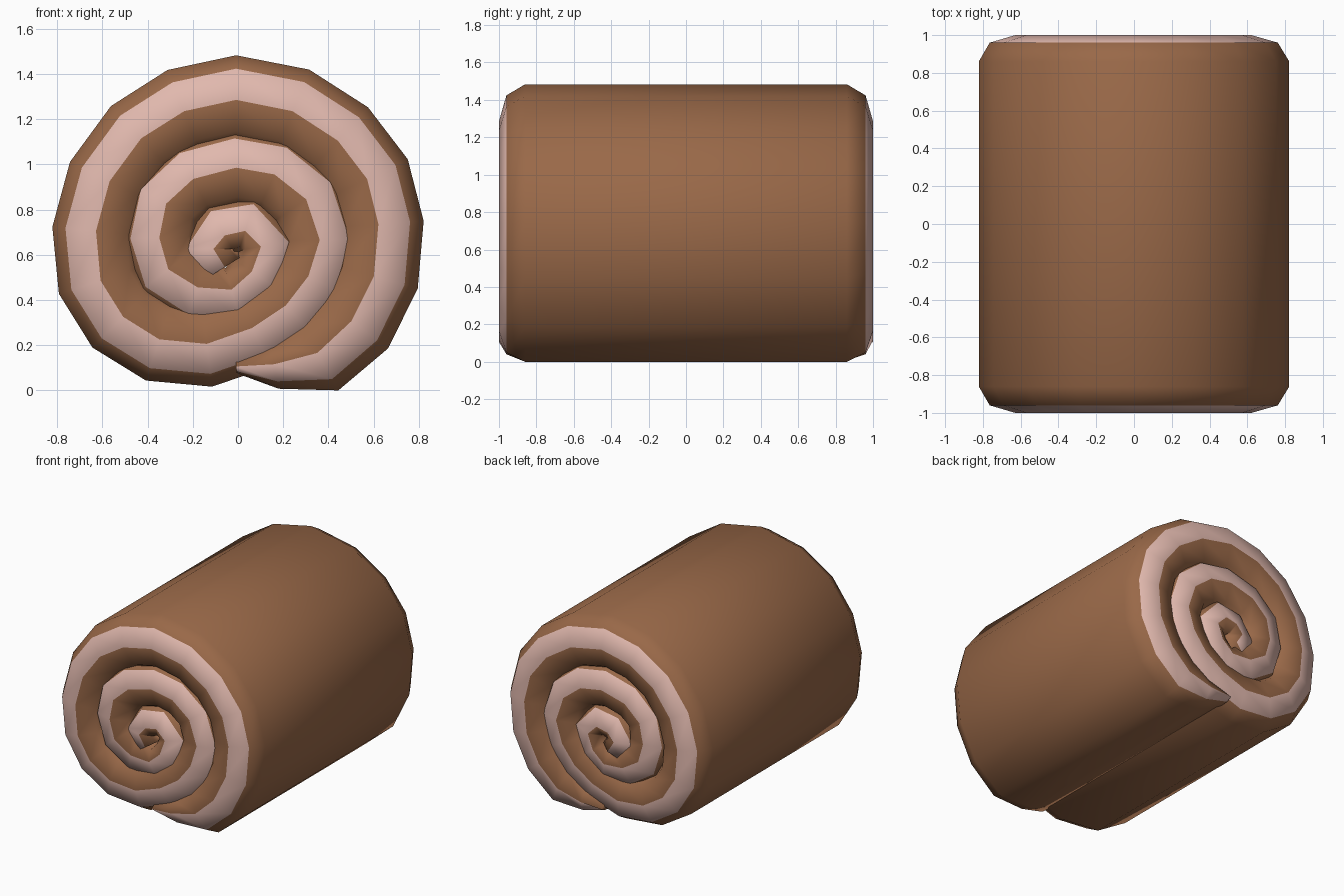
import bpy
import bmesh
from mathutils import Vector

cube = bpy.data.objects.get("Cube")
if cube:
    bpy.data.objects.remove(cube, do_unlink=True)


def make_material(name, colour):
    material = bpy.data.materials.new(name)
    material.use_nodes = True
    material.diffuse_color = colour
    material.node_tree.nodes["Principled BSDF"].inputs["Base Color"].default_value = colour
    return material


sponge = make_material("brown sponge", (0.32, 0.14, 0.065, 1))
cream = make_material("pink cream", (0.75, 0.48, 0.42, 1))

# Ridge line of the rolled sheet (x, z in hundredths), from outer flap to core
outer_turn = [(0, 9), (17, 10), (36, 15), (51, 29), (61, 49), (63, 72), (58, 92),
              (45, 109), (25, 122), (0, 127), (-23, 122), (-42, 110), (-56, 91),
              (-62, 69), (-60, 47), (-50, 31), (-34, 21), (-13, 19)]
middle_turn = [(7, 26), (22, 36), (32, 49), (37, 65), (31, 83), (17, 94), (0, 97),
               (-19, 92), (-31, 81), (-34, 66), (-30, 52), (-17, 44), (-2, 43)]
core_turn = [(7, 51), (11, 62), (4, 69), (-5, 67), (-10, 61), (-5, 53)]
ridge = [Vector((x, z)) / 100 for x, z in outer_turn + middle_turn + core_turn]
last = len(ridge) - 1
core_start = last - len(core_turn)

# Rounded end profile: share of the half thickness, and half length
end_profile = [(1, 0.86), (0.7, 0.96), (0, 1), (-0.7, 0.96), (-1, 0.86)]
section = end_profile + [(s, -y) for s, y in reversed(end_profile)]
cream_sides = {1, 7}


def half_thickness(i):
    """Thin at the flap, full round the roll, slightly thinner at the core."""
    outer = min(0.03 + 0.08 * i, 0.205 - 0.03 * i / last)
    inner = min(outer, 0.1) if i >= core_start else outer
    return outer, inner


# Sweep the section along the ridge
bm = bmesh.new()
rings = []
for i, point in enumerate(ridge):
    tangent = (ridge[min(i + 1, last)] - ridge[max(i - 1, 0)]).normalized()
    normal = Vector((tangent.y, -tangent.x))
    outer, inner = half_thickness(i)
    ring = []
    for share, y in section:
        p = point + normal * share * (outer if share > 0 else inner)
        ring.append(bm.verts.new((p.x, y, p.y)))
    rings.append(ring)

count = len(section)
for a, b in zip(rings, rings[1:]):
    for k in range(count):
        n = (k + 1) % count
        face = bm.faces.new((a[k], a[n], b[n], b[k]))
        face.material_index = int(k in cream_sides)
bm.faces.new(rings[0])
bm.faces.new(rings[-1])
bmesh.ops.recalc_face_normals(bm, faces=bm.faces)
for face in bm.faces:
    face.smooth = True

# Rest on the ground and centre across x
low_x, high_x = min(v.co.x for v in bm.verts), max(v.co.x for v in bm.verts)
low_z = min(v.co.z for v in bm.verts)
bmesh.ops.translate(bm, verts=bm.verts, vec=(-(low_x + high_x) / 2, 0, -low_z))

mesh = bpy.data.meshes.new("rolled_cake")
bm.to_mesh(mesh)
bm.free()
mesh.materials.append(sponge)
mesh.materials.append(cream)
cake = bpy.data.objects.new("rolled_cake", mesh)
bpy.context.collection.objects.link(cake)
